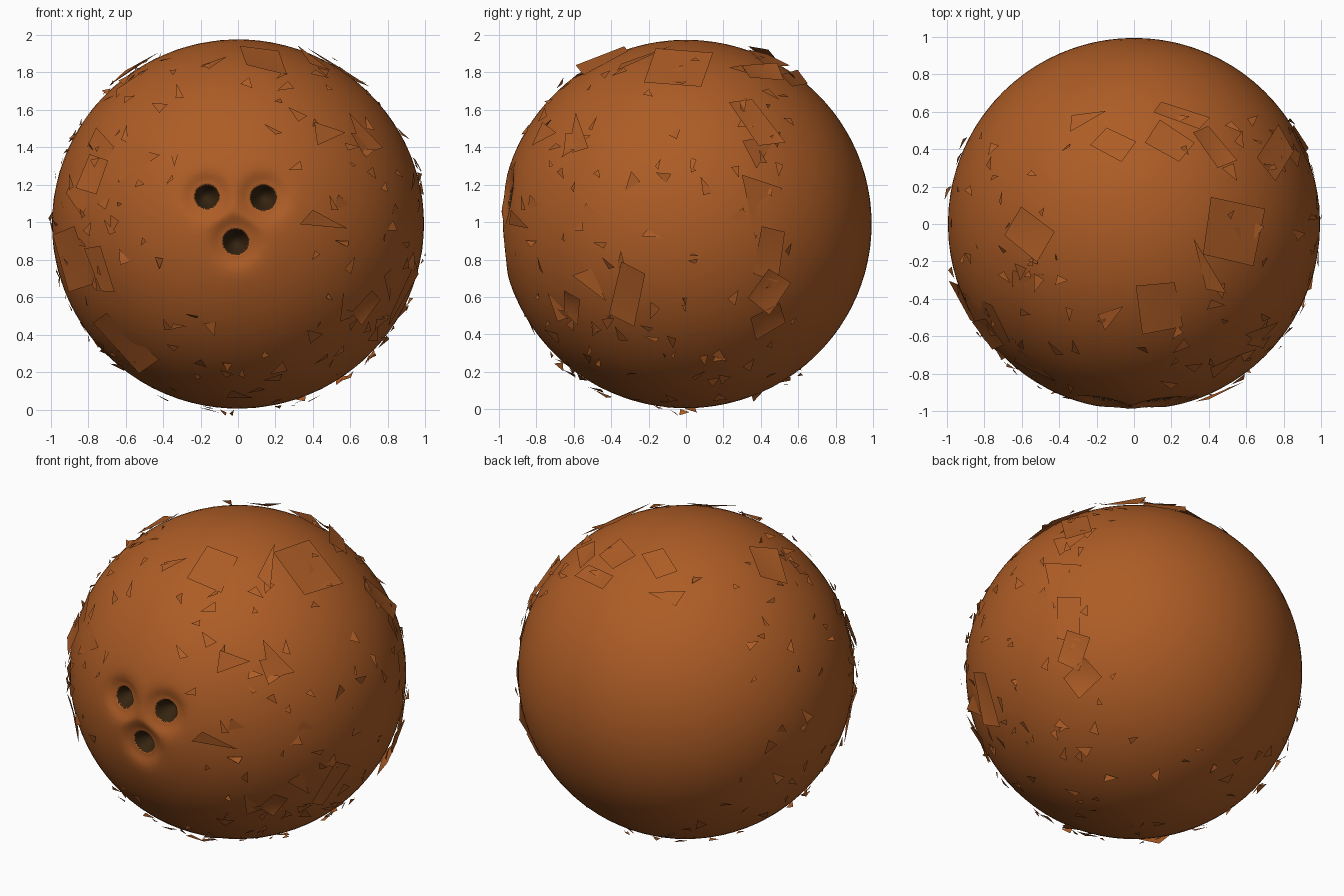
import bpy, bmesh, math, random
from mathutils import Vector

if "Cube" in bpy.data.objects:
    bpy.data.objects.remove(bpy.data.objects["Cube"])

random.seed(4)
R, C = 0.985, Vector((0, 0, 0.99))


def material(name, rgb):
    m = bpy.data.materials.new(name)
    m.diffuse_color = (*rgb, 1)
    m.use_nodes = True
    m.node_tree.nodes["Principled BSDF"].inputs["Base Color"].default_value = m.diffuse_color
    return m


husk_brown = material("husk brown", (0.42, 0.108, 0.019))
eye_brown = material("dark eye brown", (0.036, 0.017, 0.005))


def make_object(name, bm, mats):
    me = bpy.data.meshes.new(name)
    bm.to_mesh(me)
    bm.free()
    ob = bpy.data.objects.new(name, me)
    bpy.context.collection.objects.link(ob)
    for m in mats:
        me.materials.append(m)
    return ob


# Shell: round ball, refined around the three eyes
EYES = [(-0.165, 1.135, 0.066), (0.135, 1.13, 0.07), (-0.012, 0.895, 0.07)]


def eye_distance(p):
    """Distance to nearest eye in the front plane, relative to its radius."""
    if p.y > 0:
        return 99
    return min(math.hypot(p.x - x, p.z + C.z - z) / r for x, z, r in EYES)


bm = bmesh.new()
bmesh.ops.create_icosphere(bm, subdivisions=5, radius=R)
for reach in (4.5, 2.2, 1.6):
    edges = [e for e in bm.edges if eye_distance((e.verts[0].co + e.verts[1].co) / 2) < reach]
    bmesh.ops.subdivide_edges(bm, edges=edges, cuts=1, use_grid_fill=True)
bmesh.ops.triangulate(bm, faces=bm.faces[:])
for v in bm.verts:
    v.co = v.co.normalized() * R
for f in bm.faces:
    f.smooth = True
    f.material_index = int(eye_distance(f.calc_center_median()) < 1)
for v in bm.verts:
    d = eye_distance(v.co)
    if d < 5:
        dent = 0.035 * math.exp(-((d - 1) / 0.9) ** 2) if d > 1 else 0.035 + 0.09 * (1 - d * d)
        v.co.y += dent
    v.co.x *= 1.008
    v.co.y *= 1.008
    v.co += C
make_object("shell", bm, [husk_brown, eye_brown])


# Flakes: loose scraps of husk lying just off the shell
def surface(view, u, v):
    """Direction of the point seen at u, v in a view."""
    if view != "top":
        v -= C.z
    w = math.sqrt(max(0.0, R * R - u * u - v * v))
    return {"front": Vector((u, -w, v)), "right": Vector((w, u, v)),
            "left": Vector((-w, u, v)), "top": Vector((u, v, w))}[view].normalized()


def flake(bm, n, length, width, angle, sides, lift):
    n = n.normalized()
    east = Vector((0, 0, 1)).cross(n).normalized()
    north = n.cross(east)
    a = math.radians(angle)
    s, t = east * math.cos(a) + north * math.sin(a), north * math.cos(a) - east * math.sin(a)
    shape = [(-0.5, -0.35), (0.5, -0.1), (-0.3, 0.5)] if sides == 3 else \
        [(-0.5, -0.35), (0.4, -0.5), (0.5, 0.35), (-0.35, 0.5)]
    ring = []
    for x, y in shape:
        p = n * R + s * x * length + t * y * width
        ring.append(bm.verts.new(C + p.normalized() * (R + lift * random.uniform(0.25, 1.2))))
    if sides == 3:
        bm.faces.new(ring)
    else:  # creased scrap, sunk in the middle
        mid = bm.verts.new(C + n * (R + 0.012))
        for i in range(4):
            bm.faces.new((ring[i], ring[(i + 1) % 4], mid)).smooth = True


# Large creased scraps: u, v, length, width, angle
scraps = {
    "front": [(-0.80, 1.27, 0.46, 0.28, 75), (-0.87, 0.80, 0.36, 0.28, 110),
              (-0.72, 0.75, 0.28, 0.14, 110), (-0.60, 0.36, 0.42, 0.22, 125),
              (0.66, 0.56, 0.18, 0.12, 70), (0.86, 0.62, 0.36, 0.16, 75)],
    "right": [(0.37, 1.52, 0.34, 0.18, 115), (0.44, 0.83, 0.30, 0.17, 90),
              (0.43, 0.64, 0.22, 0.18, 70), (0.42, 0.49, 0.20, 0.17, 40)],
    "top": [(0.53, -0.04, 0.38, 0.36, 92), (-0.11, 0.42, 0.22, 0.15, 140),
            (0.19, 0.43, 0.24, 0.18, 0), (0.42, 0.40, 0.26, 0.14, 0),
            (0.25, 0.57, 0.30, 0.11, 10), (-0.55, -0.05, 0.28, 0.22, 60),
            (0.13, -0.44, 0.24, 0.32, 0), (-0.76, -0.57, 0.20, 0.22, 0)],
}
bm = bmesh.new()
for view, rows in scraps.items():
    for u, v, l, w, a in rows:
        flake(bm, surface(view, u, v), l, w, a, 4, 0.045)
make_object("creased_husk_scraps", bm, [husk_brown])

# Medium pointed scraps
points = {
    "front": [(-0.53, 1.33, 0.28, 0.24, 20), (0.47, 1.46, 0.20, 0.15, 10),
              (0.65, 1.46, 0.26, 0.17, 120), (0.45, 1.00, 0.27, 0.10, -10),
              (0.01, 0.10, 0.14, 0.12, 0)],
    "right": [(0.39, 1.08, 0.34, 0.28, -90), (-0.58, 1.43, 0.18, 0.16, 30),
              (-0.49, 0.67, 0.22, 0.12, -50), (-0.68, 0.55, 0.18, 0.10, 120)],
    "top": [(-0.25, 0.56, 0.22, 0.12, 180), (0.38, -0.23, 0.36, 0.10, 60),
            (-0.57, -0.28, 0.24, 0.10, 80), (-0.12, -0.48, 0.17, 0.10, 60),
            (0.80, 0.40, 0.26, 0.18, 40)],
}
bm = bmesh.new()
for view, rows in points.items():
    for u, v, l, w, a in rows:
        flake(bm, surface(view, u, v), l, w, a, 3, 0.035)
make_object("pointed_husk_scraps", bm, [husk_brown])

# Small scattered chips; the back and the face stay bare
bm = bmesh.new()
count = 0
while count < 210:
    n = Vector([random.gauss(0, 1) for _ in range(3)]).normalized()
    near_face = n.y < 0 and math.hypot(n.x, n.z) < 0.42
    near_top = n.z > 0.9
    if n.y > 0.62 or near_face or near_top:
        continue
    size = random.uniform(0.04, 0.11)
    flake(bm, n, size, size * random.uniform(0.4, 0.9), random.uniform(0, 360), 3, 0.035)
    count += 1
make_object("small_husk_chips", bm, [husk_brown])
